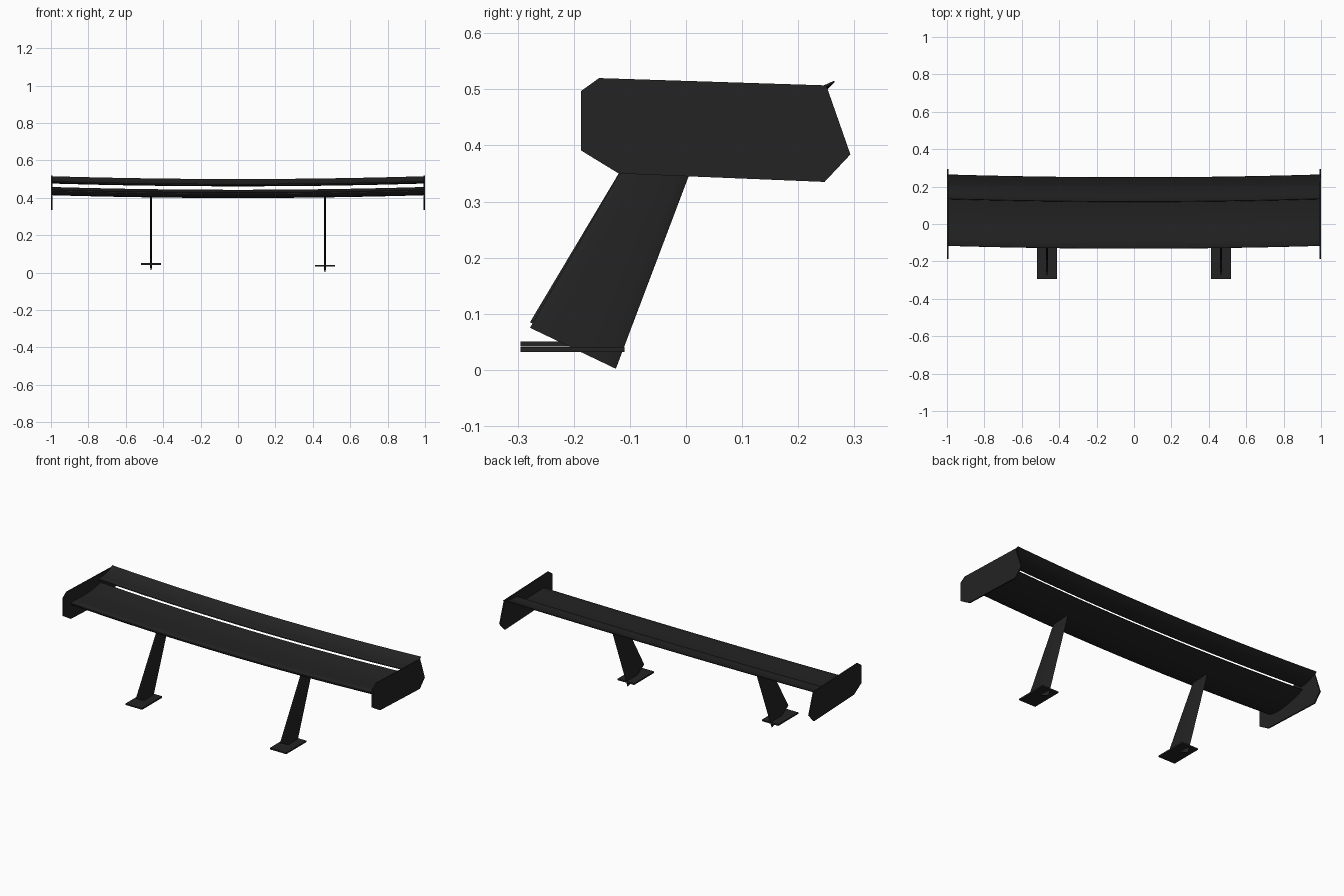
import bpy, bmesh, math

if "Cube" in bpy.data.objects:
    bpy.data.objects.remove(bpy.data.objects["Cube"])

mat = bpy.data.materials.new("matte black")
mat.diffuse_color = (0.017, 0.017, 0.017, 1)
mat.use_nodes = True
mat.node_tree.nodes["Principled BSDF"].inputs["Base Color"].default_value = mat.diffuse_color


def loft(name, rings, smooth=None):
    """Join a list of equal closed rings into a capped solid."""
    bm = bmesh.new()
    vr = [[bm.verts.new(p) for p in r] for r in rings]
    n = len(vr[0])
    for a, b in zip(vr, vr[1:]):
        for i in range(n):
            j = (i + 1) % n
            bm.faces.new((a[i], a[j], b[j], b[i]))
    bm.faces.new(vr[0][::-1])
    bm.faces.new(vr[-1])
    bmesh.ops.recalc_face_normals(bm, faces=bm.faces)
    me = bpy.data.meshes.new(name)
    bm.to_mesh(me)
    bm.free()
    me.materials.append(mat)
    ob = bpy.data.objects.new(name, me)
    bpy.context.collection.objects.link(ob)
    if smooth:
        bpy.ops.object.select_all(action='DESELECT')
        ob.select_set(True)
        bpy.context.view_layer.objects.active = ob
        bpy.ops.object.shade_smooth_by_angle(angle=math.radians(smooth))
    return ob


def wing(name, profile, segments=20):
    """Sweep a (y, z) aerofoil across the span, tips bowed back and up."""
    rings = []
    for i in range(segments + 1):
        x = -0.996 + 1.992 * i / segments
        bow = 0.015 * x * x
        rings.append([(x, y + bow, z + bow) for y, z in profile])
    return loft(name, rings, 40)


# Two inverted aerofoils: main plane and raised rear flap
wing("main_wing", [
    (-0.132, 0.420), (-0.131, 0.426), (-0.124, 0.430), (-0.09, 0.429),
    (-0.03, 0.427), (0.03, 0.428), (0.09, 0.434), (0.140, 0.443),
    (0.140, 0.440), (0.09, 0.422), (0.03, 0.407), (-0.03, 0.399),
    (-0.08, 0.400), (-0.115, 0.407), (-0.127, 0.413)])
wing("rear_flap", [
    (0.118, 0.468), (0.120, 0.472), (0.126, 0.4745), (0.150, 0.474),
    (0.180, 0.476), (0.215, 0.485), (0.249, 0.5005), (0.250, 0.498),
    (0.225, 0.483), (0.195, 0.471), (0.165, 0.464), (0.140, 0.4615),
    (0.125, 0.463)])

# Flat end plates
PLATE = [(-0.187, 0.497), (-0.155, 0.520), (0.250, 0.507), (0.293, 0.384),
         (0.247, 0.335), (-0.120, 0.350), (-0.187, 0.391)]
for side, s in (("left", -1), ("right", 1)):
    loft(side + "_end_plate",
         [[(s * x, y, z) for y, z in PLATE] for x in (0.993, 1.0)])

    # Swept lens-section support leg; the left one sits slightly higher
    dz = -0.005 * s
    cx = 0.465 * s
    rings = []
    for k in range(5):
        t = k / 4
        front = (-0.278 + 0.195 * t, 0.080 + 0.332 * t + dz * (1 - t))
        back = (-0.125 + 0.155 * t, 0.007 + 0.405 * t + dz * (1 - t))
        ring = []
        for i in range(16):
            a = 2 * math.pi * i / 16
            u = 0.5 - 0.5 * math.cos(a)
            ring.append((cx + 0.0055 * math.sin(a),
                         front[0] + (back[0] - front[0]) * u,
                         front[1] + (back[1] - front[1]) * u))
        rings.append(ring)
    loft(side + "_support_leg", rings, 50)

    # Mounting foot
    foot = [(cx - 0.053, -0.295), (cx + 0.053, -0.295),
            (cx + 0.053, -0.110), (cx - 0.053, -0.110)]
    loft(side + "_mounting_foot",
         [[(x, y, z + dz) for x, y in foot] for z in (0.037, 0.0455)])
